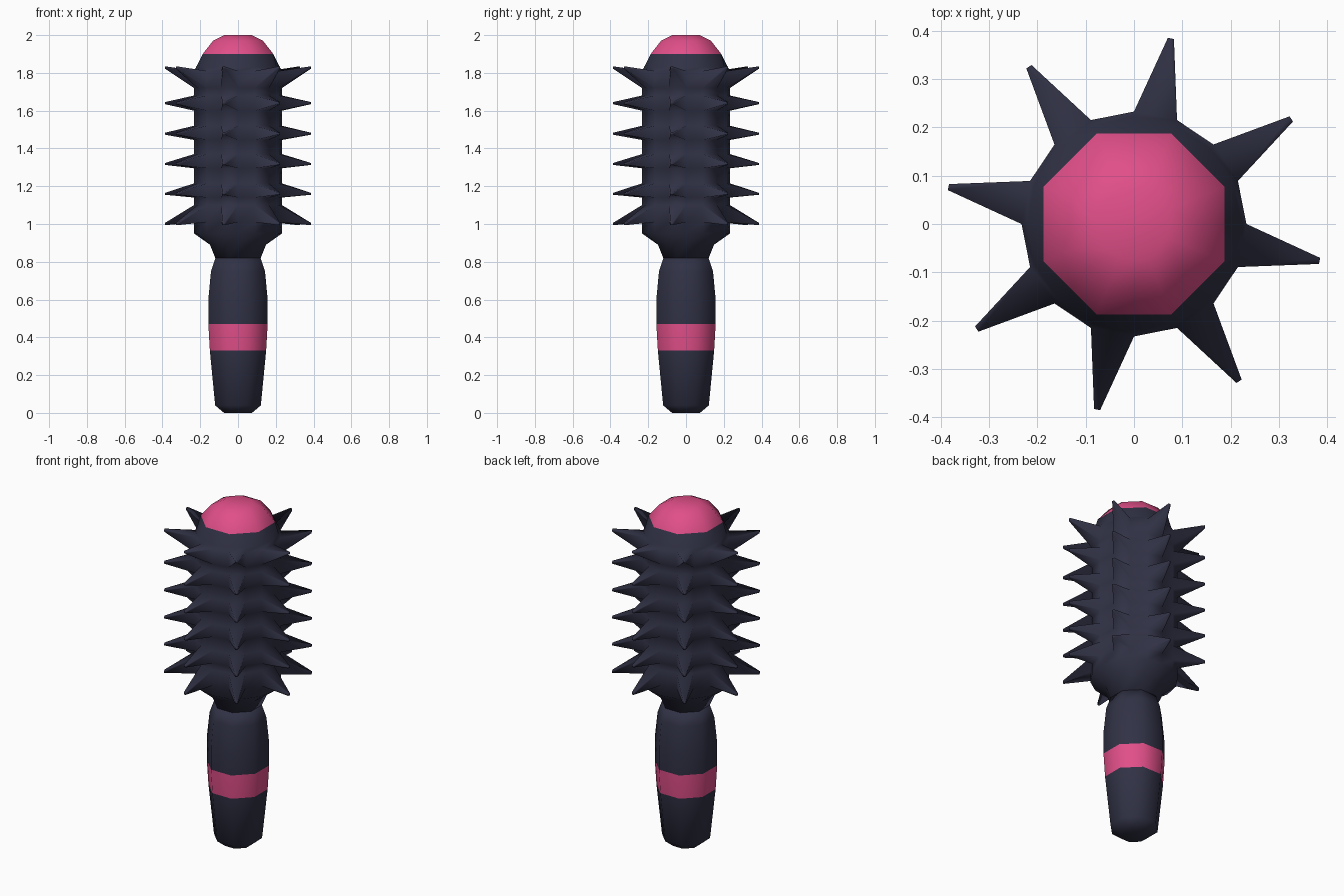
import bpy, bmesh, math
from mathutils import Vector

cube = bpy.data.objects.get("Cube")
if cube:
    bpy.data.objects.remove(cube, do_unlink=True)

SIDES = 16
STEP = 2 * math.pi / SIDES


def material(name, rgb):
    m = bpy.data.materials.new(name)
    m.use_nodes = True
    color = (*rgb, 1)
    m.diffuse_color = color
    m.node_tree.nodes["Principled BSDF"].inputs["Base Color"].default_value = color
    return m


MATS = [material("dark navy", (0.030, 0.031, 0.059)),
        material("pink", (0.75, 0.078, 0.25))]


def loft(profile):
    """Closed loft of (z, half width, is_round) rings; other rings are octagons."""
    bm = bmesh.new()
    rings = []
    for z, r, is_round in profile:
        ring = []
        for k in range(SIDES):
            corner = r if is_round or k % 2 == 0 else r / math.cos(STEP)
            ring.append(bm.verts.new((corner * math.cos(k * STEP),
                                      corner * math.sin(k * STEP), z)))
        rings.append(ring)
    bands = []
    for low, high in zip(rings, rings[1:]):
        bands.append([bm.faces.new((low[k], low[(k + 1) % SIDES],
                                    high[(k + 1) % SIDES], high[k]))
                      for k in range(SIDES)])
    bm.faces.new(rings[0][::-1])
    bm.faces.new(rings[-1])
    return bm, bands


def pull_spike(bm, face, k, tip_z):
    """Extrude one barrel face into a tapered spike."""
    a = (k + 0.5) * STEP
    out = Vector((math.cos(a), math.sin(a), 0))
    center = face.calc_center_median()
    tip = out * 0.392 + Vector((0, 0, tip_z))
    new = bmesh.ops.extrude_discrete_faces(bm, faces=[face])["faces"][0]
    for v in new.verts:
        v.co = tip + (v.co - center) * 0.14


def finish(name, bm, pink_low, pink_high):
    for f in bm.faces:
        f.smooth = True
        f.material_index = int(pink_low < f.calc_center_median().z < pink_high)
    bmesh.ops.recalc_face_normals(bm, faces=bm.faces)
    mesh = bpy.data.meshes.new(name)
    bm.to_mesh(mesh)
    bm.free()
    for m in MATS:
        mesh.materials.append(m)
    bpy.context.collection.objects.link(bpy.data.objects.new(name, mesh))


# Handle with its pink band
bm, _ = loft([(0, 0.074, False), (0.04, 0.121, False), (0.33, 0.149, False),
              (0.47, 0.157, False), (0.6, 0.157, False), (0.75, 0.143, False),
              (0.82, 0.12, False)])
finish("handle", bm, 0.33, 0.47)

# Barrel: each row is (base bottom, base top, spike tip height)
rows = [(1.01, 1.1, 1.0), (1.14, 1.215, 1.16), (1.295, 1.37, 1.318),
        (1.445, 1.52, 1.478), (1.6, 1.68, 1.64), (1.72, 1.81, 1.828)]
profile = [(0.82, 0.12, False), (0.89, 0.148, False), (0.95, 0.233, True)]
for low, high, _ in rows:
    profile += [(low, 0.233, True), (high, 0.233, True)]
profile += [(1.83, 0.222, True), (1.9, 0.187, False),
            (1.97, 0.132, False), (2.0, 0.074, False)]
bm, bands = loft(profile)
for i, (_, _, tip_z) in enumerate(rows):
    for k in range(1, SIDES, 2):
        pull_spike(bm, bands[3 + 2 * i][k], k, tip_z)
finish("spiked_barrel", bm, 1.9, 2.1)
